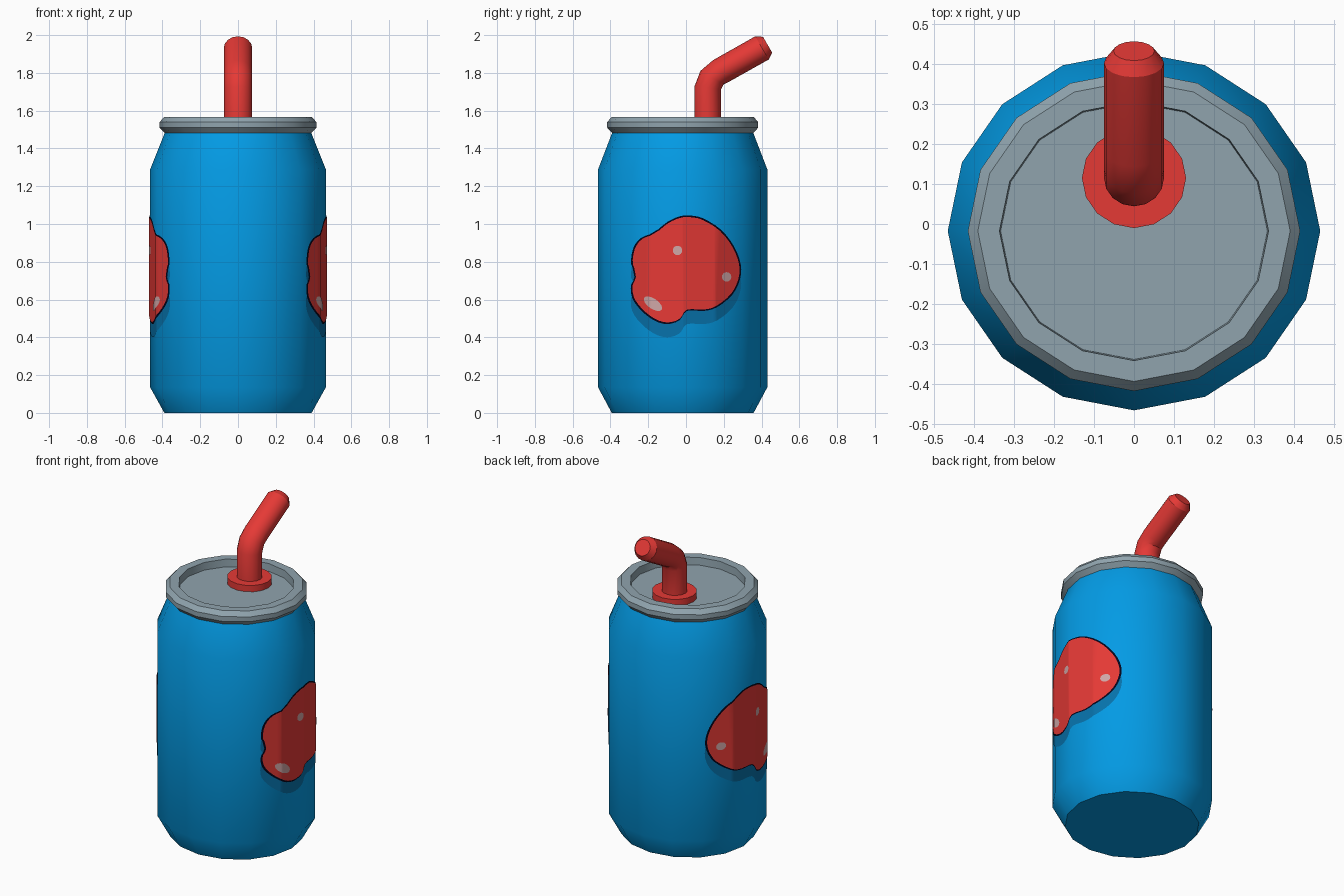
import bpy, bmesh, math
from mathutils import Vector

if "Cube" in bpy.data.objects:
    bpy.data.objects.remove(bpy.data.objects["Cube"])

SIDES = 16
CY, YS, R = -0.0175, 0.963, 0.465      # can centre in y, y squash, wall radius


def material(name, col):
    m = bpy.data.materials.new(name)
    m.diffuse_color = (*col, 1)
    m.use_nodes = True
    m.node_tree.nodes["Principled BSDF"].inputs["Base Color"].default_value = m.diffuse_color
    return m


BLUE = material("can blue", (0.001, 0.328, 0.783))
GREY = material("metal grey", (0.279, 0.371, 0.423))
RED = material("bright red", (0.783, 0.041, 0.036))
DARK = material("outline navy", (0.001, 0.001, 0.01))
SHADE = material("deep blue", (0.002, 0.165, 0.40))
PALE = material("pale pink", (0.62, 0.38, 0.38))


def finish(bm, name, mat, recalc=True):
    if recalc:
        bmesh.ops.recalc_face_normals(bm, faces=bm.faces)
    me = bpy.data.meshes.new(name)
    bm.to_mesh(me)
    bm.free()
    me.materials.append(mat)
    me.shade_smooth()
    me.set_sharp_from_angle(angle=math.radians(30))
    ob = bpy.data.objects.new(name, me)
    bpy.context.collection.objects.link(ob)
    return ob


def loft(name, rings, mat):
    """Skin a list of closed rings and cap both ends."""
    bm = bmesh.new()
    vs = [[bm.verts.new(p) for p in ring] for ring in rings]
    for a, b in zip(vs, vs[1:]):
        for i in range(SIDES):
            j = (i + 1) % SIDES
            bm.faces.new((a[i], a[j], b[j], b[i]))
    bm.faces.new(vs[0][::-1])
    bm.faces.new(vs[-1])
    return finish(bm, name, mat)


ANGLES = [2 * math.pi * i / SIDES for i in range(SIDES)]


def lathe(name, profile, mat, cy=CY):
    loft(name, [[(r * math.cos(a), cy + r * YS * math.sin(a), z) for a in ANGLES]
                for r, z in profile], mat)


# Can body, lid with raised rim, straw collar
lathe("can_body", [(0.39, 0), (R, 0.135), (R, 1.29), (0.387, 1.485)], BLUE)
lathe("can_lid", [(0.387, 1.48), (0.415, 1.51), (0.415, 1.54), (0.39, 1.567),
                  (0.336, 1.567), (0.333, 1.52)], GREY)
lathe("straw_collar", [(0.13, 1.515), (0.13, 1.56)], RED, 0.115)

# Bent straw: (y, z, tilt from vertical in degrees, radius scale)
path = [(0.115, 1.53, 0, 1), (0.115, 1.72, 6, 1), (0.138, 1.775, 30, 1),
        (0.185, 1.81, 54, 1), (0.402, 1.932, 60, 1), (0.432, 1.949, 60, 0.68)]
rings = []
for y, z, tilt, s in path:
    t = math.radians(tilt)
    rings.append([(0.075 * s * math.cos(a),
                   y + 0.071 * s * math.sin(a) * math.cos(t),
                   z - 0.071 * s * math.sin(a) * math.sin(t)) for a in ANGLES])
loft("straw", rings, RED)


# Painted splash on both sides, laid on the faceted wall
CORNERS = [(R * math.cos(a), CY + R * YS * math.sin(a))
           for a in (math.pi * k / 8 for k in range(-4, 5))]


def wall_x(y):
    for (x0, y0), (x1, y1) in zip(CORNERS, CORNERS[1:]):
        if y <= y1 + 1e-6:
            return x0 + (x1 - x0) * (y - y0) / (y1 - y0)
    return 0


def plate(name, pts, lift, mat):
    for side, label in ((1, "right"), (-1, "left")):
        bm = bmesh.new()
        bm.faces.new([bm.verts.new((0, y, z)) for y, z in pts])
        bmesh.ops.triangulate(bm, faces=bm.faces[:])
        for _, y in CORNERS:
            bmesh.ops.bisect_plane(bm, geom=bm.verts[:] + bm.edges[:] + bm.faces[:],
                                   plane_co=(0, y, 0), plane_no=(0, 1, 0))
        for v in bm.verts:
            v.co.x = side * (wall_x(v.co.y) + lift)
        bm.normal_update()
        for f in bm.faces:
            if f.normal.x * side < 0:
                f.normal_flip()
        finish(bm, name + "_" + label, mat, False)


def smooth_loop(pts, n=3):
    """Closed Catmull-Rom curve through the points."""
    p = [Vector(q) for q in pts]
    out = []
    for i in range(len(p)):
        a, b, c, d = (p[(i + k) % len(p)] for k in (-1, 0, 1, 2))
        for k in range(n):
            t = k / n
            out.append(0.5 * (2 * b + (c - a) * t + (2 * a - 5 * b + 4 * c - d) * t * t
                              + (3 * b - a - 3 * c + d) * t ** 3))
    return out


blob = smooth_loop([
    (0.02, 1.045), (0.09, 1.03), (0.185, 0.97), (0.255, 0.88), (0.29, 0.785),
    (0.285, 0.705), (0.245, 0.625), (0.165, 0.56), (0.095, 0.54), (0.005, 0.54),
    (-0.035, 0.49), (-0.10, 0.47), (-0.17, 0.49), (-0.24, 0.545), (-0.285, 0.61),
    (-0.29, 0.68), (-0.258, 0.73), (-0.29, 0.785), (-0.28, 0.87), (-0.24, 0.925),
    (-0.17, 0.955), (-0.10, 1.01), (-0.035, 1.04)])
mid = Vector((0, 0.76))
plate("splash_shadow", [p - Vector((0, 0.07)) for p in blob], 0.002, SHADE)
plate("splash_outline", blob, 0.004, DARK)
plate("splash", [mid + (p - mid) * 0.97 for p in blob], 0.006, RED)


# Small pale highlights: (y, z, long radius, short radius, tilt)
for i, (y, z, a, b, t) in enumerate([(-0.045, 0.86, 0.025, 0.025, 0),
                                     (0.215, 0.72, 0.025, 0.025, 0),
                                     (-0.175, 0.578, 0.056, 0.027, -0.6)]):
    c, s = math.cos(t), math.sin(t)
    plate("highlight_%d" % (i + 1),
          [(y + a * math.cos(q) * c - b * math.sin(q) * s,
            z + a * math.cos(q) * s + b * math.sin(q) * c) for q in ANGLES],
          0.008, PALE)
